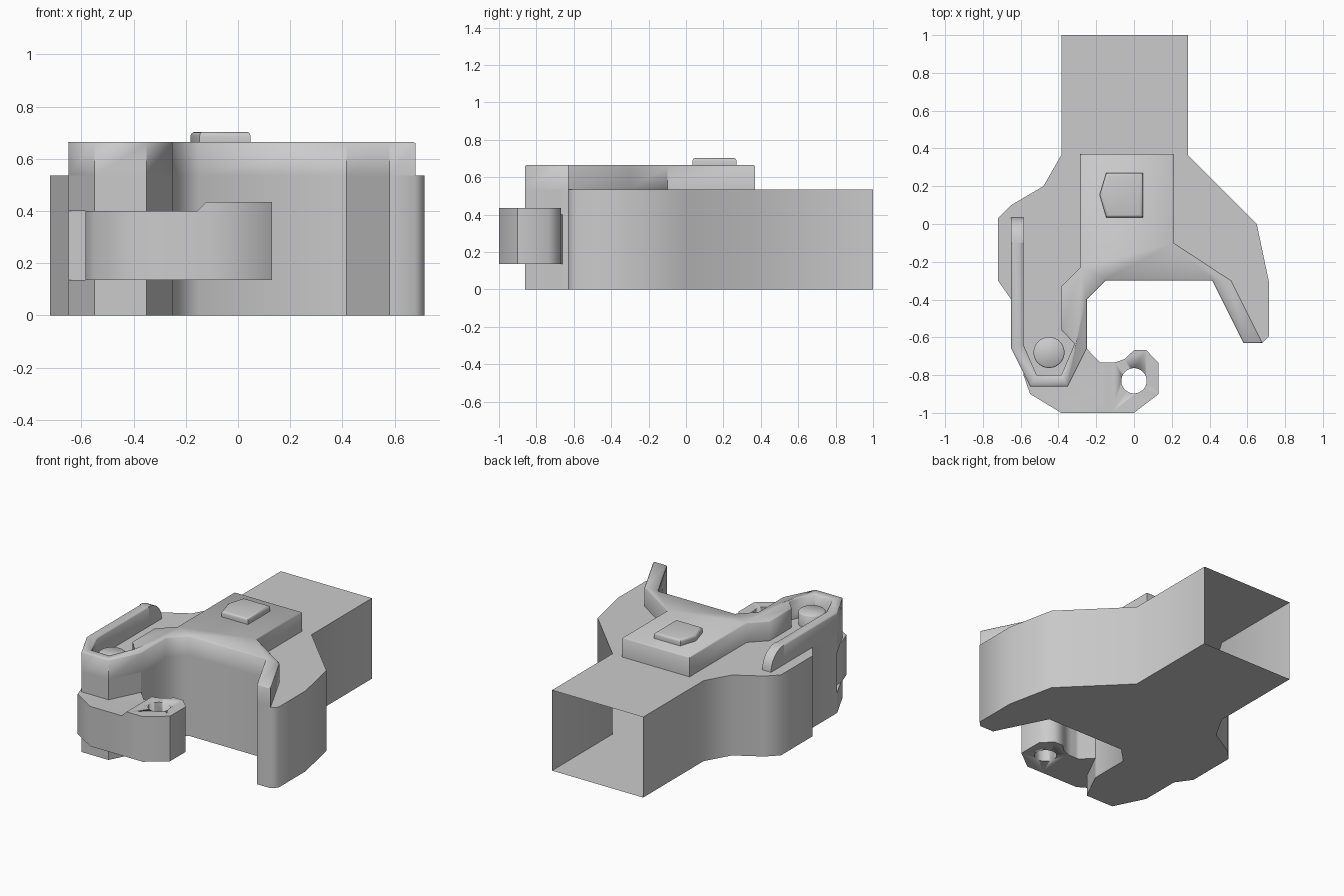
import bpy, bmesh, math

if "Cube" in bpy.data.objects:
    bpy.data.objects.remove(bpy.data.objects["Cube"])


def prism(name, outline, z0, z1, bottom=True, edit=None):
    """Extrude a top-view outline from z0 to z1; edit(bm) may adjust the mesh."""
    bm = bmesh.new()
    low = [bm.verts.new((x, y, z0)) for x, y in outline]
    high = [bm.verts.new((x, y, z1)) for x, y in outline]
    n = len(outline)
    bm.faces.new(high)
    if bottom:
        bm.faces.new(low[::-1])
    for i in range(n):
        j = (i + 1) % n
        bm.faces.new((low[i], low[j], high[j], high[i]))
    bmesh.ops.recalc_face_normals(bm, faces=bm.faces)
    if edit:
        edit(bm)
    return finish(name, bm)


def finish(name, bm):
    me = bpy.data.meshes.new(name)
    bm.to_mesh(me)
    bm.free()
    ob = bpy.data.objects.new(name, me)
    bpy.context.collection.objects.link(ob)
    bpy.ops.object.select_all(action='DESELECT')
    ob.select_set(True)
    bpy.context.view_layer.objects.active = ob
    bpy.ops.object.shade_smooth_by_angle(angle=math.radians(48))
    return ob


def bevel_top(width, segments, skip_y=None):
    """Return an edit that rounds the edges around the top face."""
    def edit(bm):
        top = max(v.co.z for v in bm.verts)
        edges = [e for e in bm.edges if all(v.co.z > top - 1e-4 for v in e.verts)
                 and not (skip_y is not None and all(abs(v.co.y - skip_y) < 1e-4 for v in e.verts))]
        bmesh.ops.bevel(bm, geom=edges, offset=width, segments=segments,
                        affect='EDGES', profile=0.5)
    return edit


def circle(cx, cy, r, n=32):
    return [(cx + r * math.cos(2 * math.pi * i / n), cy + r * math.sin(2 * math.pi * i / n))
            for i in range(n)]


DECK, TOP = 0.535, 0.665

# Hollow main body, open at the back end
def open_back(bm):
    back = [f for f in bm.faces if all(v.co.y > 0.99 for v in f.verts)]
    bmesh.ops.delete(bm, geom=back, context='FACES')

body = [(-0.385, 1), (-0.385, 0.365), (-0.48, 0.2), (-0.65, 0.1), (-0.72, 0.03),
        (-0.72, -0.3), (-0.65, -0.4), (-0.65, -0.66), (-0.25, -0.66), (-0.25, -0.4),
        (-0.15, -0.3), (0.415, -0.3), (0.58, -0.63), (0.68, -0.63), (0.715, -0.595),
        (0.715, -0.31), (0.65, 0), (0.285, 0.365), (0.285, 1)]
prism("main_body", body, 0, DECK, edit=open_back)

# Hinge knuckles above and below the latch slot
knuckle = [(-0.65, -0.66), (-0.55, -0.86), (-0.35, -0.86), (-0.25, -0.66)]
prism("lower_knuckle", knuckle, 0, 0.135)
prism("upper_knuckle", knuckle, 0.4, DECK)

# Raised top plate with the rim around the pin and the ridge along the arm
plate = [(-0.285, 0.37), (-0.285, -0.23), (-0.385, -0.33), (-0.385, -0.56),
         (-0.315, -0.635), (-0.385, -0.8), (-0.515, -0.8), (-0.585, -0.64),
         (-0.585, -0.1), (-0.65, -0.1), (-0.65, -0.66), (-0.55, -0.86),
         (-0.35, -0.86), (-0.25, -0.66), (-0.25, -0.4), (-0.15, -0.3),
         (0.415, -0.3), (0.58, -0.63), (0.68, -0.63), (0.515, -0.3),
         (0.21, -0.1), (0.21, 0.37)]
prism("top_plate", plate, DECK, TOP, bottom=False, edit=bevel_top(0.006, 1, skip_y=-0.1))

# Rounded end of the rim, running down to the deck
bm = bmesh.new()
arc = [(-0.1 + 0.135 * math.sin(a), DECK + 0.13 * math.cos(a))
       for a in [math.pi / 2 * i / 8 for i in range(9)]]
sides = [[bm.verts.new((x, y, z)) for y, z in arc + [(-0.1, DECK)]] for x in (-0.65, -0.585)]
for s in sides:
    bm.faces.new(s)
for i in range(8):
    bm.faces.new((sides[0][i], sides[0][i + 1], sides[1][i + 1], sides[1][i]))
bmesh.ops.recalc_face_normals(bm, faces=bm.faces)
# An open strip needs its normals pointing up
if sum(f.normal.z for f in bm.faces) < 0:
    bmesh.ops.reverse_faces(bm, faces=bm.faces)
finish("rim_end", bm)

# Hinge pin and push button
prism("hinge_pin", circle(-0.45, -0.68, 0.082), DECK, 0.62, bottom=False, edit=bevel_top(0.006, 1))
button = [(-0.182, 0.155), (-0.147, 0.035), (0.048, 0.035), (0.048, 0.27), (-0.147, 0.27)]
prism("button", button, TOP, 0.703, bottom=False, edit=bevel_top(0.016, 3))

# Swinging latch with a lowered hinge end and an eye hole
def lower_hinge_end(bm):
    for x in (-0.155, -0.12):
        bmesh.ops.bisect_plane(bm, geom=bm.verts[:] + bm.edges[:] + bm.faces[:],
                               plane_co=(x, 0, 0), plane_no=(1, 0, 0))
    for v in bm.verts:
        if v.co.z > 0.4 and v.co.x < -0.15:
            v.co.z = 0.4

latch = [(-0.585, -0.66), (-0.585, -0.8), (-0.55, -0.9), (-0.385, -1), (0, -1),
         (0.13, -0.9), (0.13, -0.735), (0.065, -0.668), (0, -0.668), (-0.05, -0.715),
         (-0.1, -0.733), (-0.18, -0.733), (-0.25, -0.66)]
latch_ob = prism("latch", latch, 0.135, 0.435, edit=lower_hinge_end)
hole = prism("latch_hole_cutter", circle(0, -0.83, 0.067), 0.05, 0.55)
cut = latch_ob.modifiers.new("eye_hole", 'BOOLEAN')
cut.operation, cut.object, cut.solver = 'DIFFERENCE', hole, 'EXACT'
hole.hide_render = True
hole.hide_set(True)
